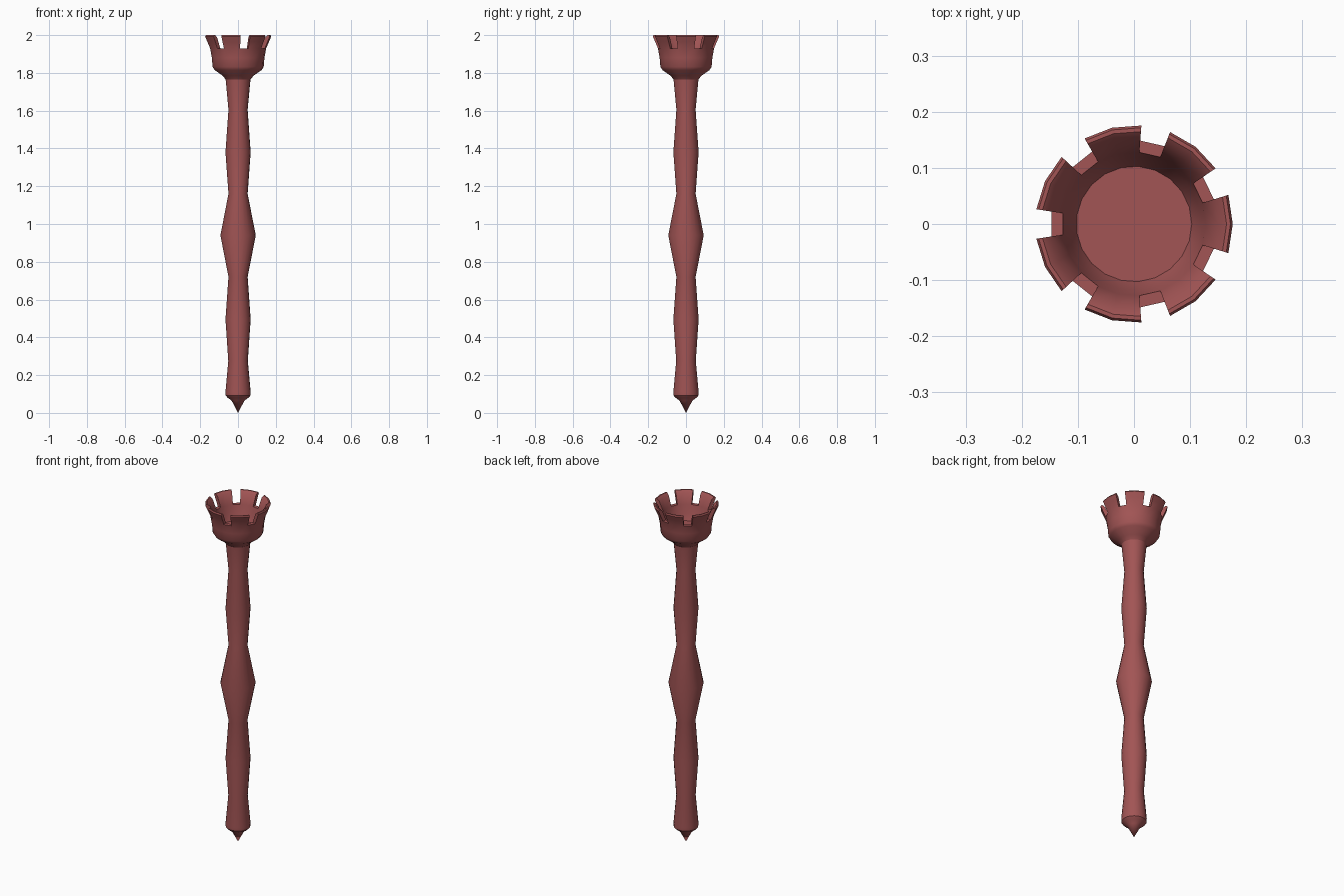
import bpy, bmesh, math

if "Cube" in bpy.data.objects:
    bpy.data.objects.remove(bpy.data.objects["Cube"])

N = 21  # sides; every third one is a notch in the crown
CROWN = [(0.149, 1.93), (0.164, 1.965), (0.176, 1.993), (0.172, 2.0),
         (0.165, 2.0), (0.151, 1.988), (0.128, 1.93)]
SHAFT = [(0.034, 0.065), (0.055, 0.08), (0.066, 0.092), (0.067, 0.11),
         (0.052, 0.275), (0.067, 0.495), (0.051, 0.72), (0.094, 0.94),
         (0.051, 1.16), (0.067, 1.38), (0.051, 1.605), (0.066, 1.765),
         (0.082, 1.785), (0.125, 1.815), (0.136, 1.832), (0.14, 1.88)]
CUP = [(0.119, 1.88), (0.103, 1.845)]

bm = bmesh.new()


def ring(r, z):
    return [bm.verts.new((r * math.cos(2 * math.pi * i / N),
                          r * math.sin(2 * math.pi * i / N), z)) for i in range(N)]


shaft = [ring(*p) for p in SHAFT]
crown = [ring(*p) for p in CROWN]
cup = [ring(*p) for p in CUP]


def bridge(a, b, i):
    j = (i + 1) % N
    bm.faces.new((a[i], a[j], b[j], b[i]))


# Turned shaft and hollow cup
for rings in (shaft + crown[:1], crown[-1:] + cup):
    for a, b in zip(rings, rings[1:]):
        for i in range(N):
            bridge(a, b, i)

# Crown teeth, with notches between them
for i in range(N):
    if i % 3 == 1:
        bridge(crown[0], crown[-1], i)
        bm.faces.new([r[i] for r in crown])
        bm.faces.new([r[(i + 1) % N] for r in reversed(crown)])
    else:
        for a, b in zip(crown, crown[1:]):
            bridge(a, b, i)

# Pointed tip and cup floor
tip = bm.verts.new((0, 0, 0))
for i in range(N):
    bm.faces.new((tip, shaft[0][(i + 1) % N], shaft[0][i]))
bm.faces.new(cup[-1])

loose = [v for v in bm.verts if not v.link_faces]
bmesh.ops.delete(bm, geom=loose, context='VERTS')
bmesh.ops.recalc_face_normals(bm, faces=bm.faces)
mesh = bpy.data.meshes.new("crowned_staff")
bm.to_mesh(mesh)
bm.free()
staff = bpy.data.objects.new("crowned_staff", mesh)
bpy.context.collection.objects.link(staff)

# Dull red material
mat = bpy.data.materials.new("dull_red")
mat.diffuse_color = (0.36, 0.09, 0.09, 1)
mat.use_nodes = True
mat.node_tree.nodes["Principled BSDF"].inputs["Base Color"].default_value = mat.diffuse_color
mesh.materials.append(mat)

bpy.context.view_layer.objects.active = staff
staff.select_set(True)
bpy.ops.object.shade_smooth_by_angle(angle=math.radians(30))
